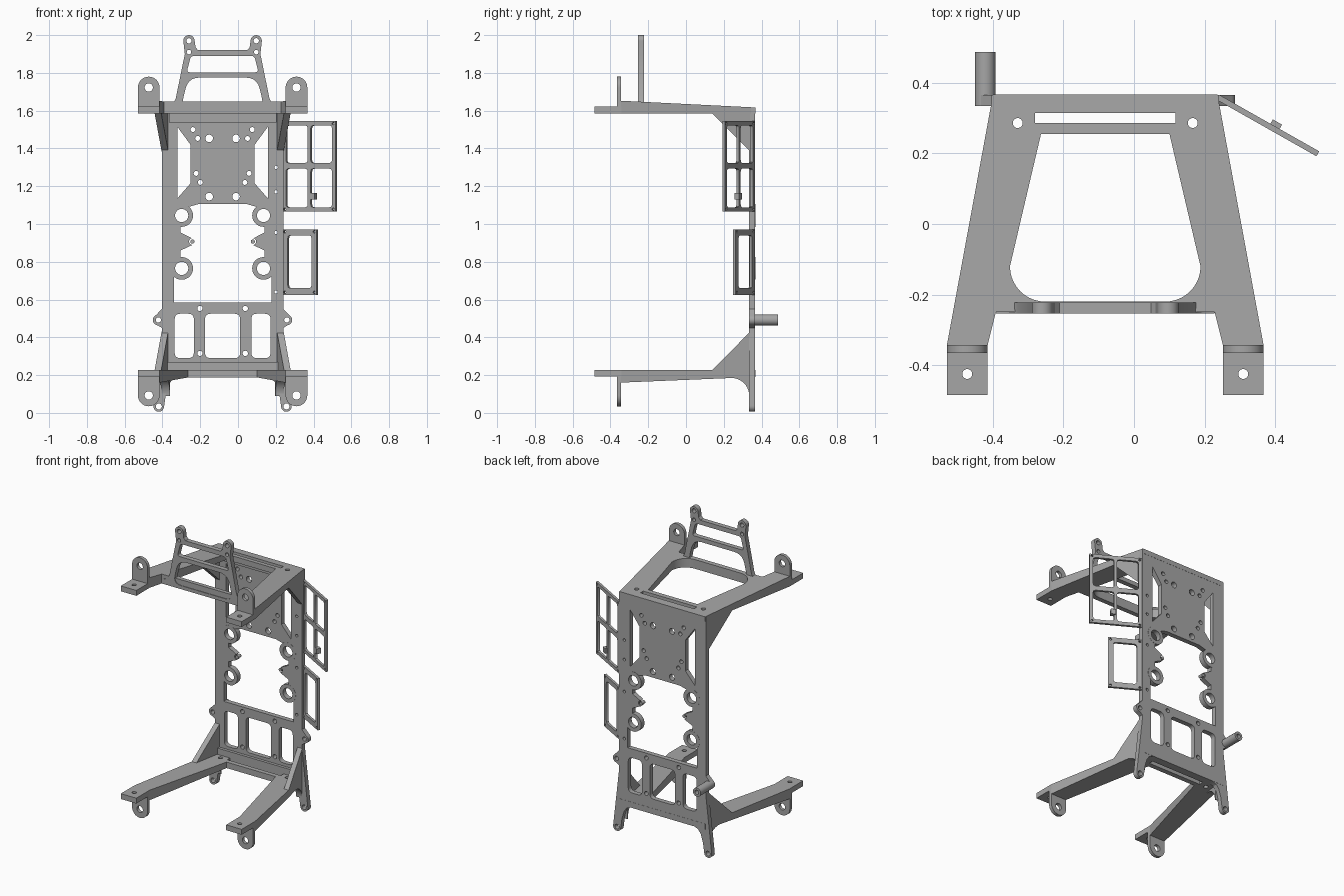
import bpy, bmesh
from math import sin, cos, pi, radians
from mathutils import Vector

if "Cube" in bpy.data.objects:
    bpy.data.objects.remove(bpy.data.objects["Cube"])

CX = -0.0815                      # symmetry plane of the chassis
UP = (pi / 2, 0, 0)               # stands a flat outline upright, facing front

grey = bpy.data.materials.new("plain grey")
grey.use_nodes = True
grey.diffuse_color = (0.38, 0.38, 0.38, 1)
grey.node_tree.nodes["Principled BSDF"].inputs["Base Color"].default_value = (0.38, 0.38, 0.38, 1)


def arc(x, y, r, start, end, n=10):
    angles = [radians(start + (end - start) * i / n) for i in range(n + 1)]
    return [(x + r * cos(a), y + r * sin(a)) for a in angles]


def circle(x, y, r, n=28):
    return arc(x, y, r, 0, 360, n)[:-1]


def pair(x, y, r):
    return [circle(x, y, r), circle(-x, y, r)]


def mirror(points):
    return points + [(-x, y) for x, y in reversed(points)]


def flip(points, s):
    return [(s * x, y) for x, y in points]


def rect(x0, x1, y0, y1):
    return [(x0, y0), (x1, y0), (x1, y1), (x0, y1)]


def rounded(points, r, n=5):
    out = []
    for i, p in enumerate(points):
        p = Vector(p)
        a, b = Vector(points[i - 1]) - p, Vector(points[(i + 1) % len(points)]) - p
        a, b = p + a.normalized() * r, p + b.normalized() * r
        for k in range(n + 1):
            t = k / n
            out.append(tuple(a * (1 - t) ** 2 + p * 2 * t * (1 - t) + b * t * t))
    return out


def finish(ob):
    bm = bmesh.new()
    bm.from_mesh(ob.data)
    bmesh.ops.remove_doubles(bm, verts=bm.verts, dist=0.00005)
    bmesh.ops.recalc_face_normals(bm, faces=bm.faces)
    bm.to_mesh(ob.data)
    bm.free()
    ob.data.materials.clear()
    ob.data.materials.append(grey)
    bpy.ops.object.select_all(action='DESELECT')
    ob.select_set(True)
    bpy.context.view_layer.objects.active = ob
    bpy.ops.object.shade_smooth_by_angle(angle=radians(30))
    return ob


def plate(name, loops, thickness, loc, rot=(0, 0, 0), reshape=None):
    """Filled outline; every loop after the first is a hole."""
    cu = bpy.data.curves.new(name, 'CURVE')
    cu.dimensions, cu.fill_mode, cu.extrude = '2D', 'BOTH', thickness / 2
    for loop in loops:
        sp = cu.splines.new('POLY')
        sp.points.add(len(loop) - 1)
        for pt, (x, y) in zip(sp.points, loop):
            pt.co = (x, y, 0, 1)
        sp.use_cyclic_u = True
    ob = bpy.data.objects.new(name, cu)
    bpy.context.collection.objects.link(ob)
    ob.location, ob.rotation_euler = loc, rot
    bpy.ops.object.select_all(action='DESELECT')
    ob.select_set(True)
    bpy.context.view_layer.objects.active = ob
    bpy.ops.object.convert(target='MESH')
    ob = bpy.context.view_layer.objects.active
    if reshape:
        for v in ob.data.vertices:
            reshape(v.co)
    return finish(ob)


def outer_edge(y):
    return 0.318 + (0.367 - y) * 0.184


def wall(name, profile, width, s):
    """Side profile (y, z) extruded along the slanted outer edge of an arm."""
    bm = bmesh.new()
    a = [bm.verts.new((s * outer_edge(y), y, z)) for y, z in profile]
    b = [bm.verts.new((s * (outer_edge(y) - width), y, z)) for y, z in profile]
    bm.faces.new(a)
    bm.faces.new(b)
    for i in range(len(a)):
        bm.faces.new((a[i - 1], a[i], b[i], b[i - 1]))
    me = bpy.data.meshes.new(name)
    bm.to_mesh(me)
    bm.free()
    ob = bpy.data.objects.new(name, me)
    bpy.context.collection.objects.link(ob)
    ob.location.x = CX
    finish(ob)


# Back plate with side ears, legs and openings
outline = mirror([(0.322, 1.615), (0.322, 0.55)] + arc(0.34, 0.492, 0.028, 60, -80)
                 + [(0.322, 0.45), (0.322, 0.42)] + arc(0.338, 0.034, 0.028, 10, -170)
                 + [(0.3, 0.1), (0.285, 0.15), (0.265, 0.178), (0.235, 0.19)])
opening = mirror([(0.258, 0.585), (0.258, 0.805), (0.222, 0.812), (0.222, 0.86), (0.16, 0.889)]
                 + arc(0.16, 0.907, 0.018, -80, 80, 6)
                 + [(0.222, 0.955), (0.222, 1.0), (0.258, 1.005), (0.258, 1.085),
                    (0.2, 1.085), (0.13, 1.105)])
side_slot = [(0.24, 1.135), (0.24, 1.515), (0.17, 1.42), (0.17, 1.215)]
holes = [opening, side_slot, flip(side_slot, -1), rounded(rect(-0.093, 0.093, 0.29, 0.525), 0.03)]
for s in (1, -1):
    holes.append(rounded(flip(rect(0.152, 0.254, 0.29, 0.525), s), 0.03))
for x, z, r in [(0.071, 1.453, 0.02), (0.071, 1.145, 0.02), (0.157, 1.5, 0.013),
                (0.132, 1.453, 0.013), (0.14, 1.268, 0.013), (0.118, 1.22, 0.013),
                (0.12, 0.553, 0.014), (0.12, 0.315, 0.014), (0.16, 0.907, 0.011),
                (0.34, 0.492, 0.014), (0.338, 0.034, 0.016)]:
    holes += pair(x, z, r)
for z in (1.3, 1.17, 0.955, 0.64):
    holes.append(circle(0.283, z, 0.009))
plate("back_plate", [outline] + holes, 0.032, (CX, 0.35, 0), UP)

# Mounting rings on the plate, and the rear peg
for s in (1, -1):
    for z in (0.765, 1.045):
        plate("mounting_ring", [circle(s * 0.2165, z, 0.06), circle(s * 0.2165, z, 0.035)],
              0.034, (CX, 0.35, 0), UP)
plate("rear_peg", [circle(0, 0, 0.029), circle(0, 0, 0.014)], 0.152, (CX - 0.34, 0.411, 0.492), UP)


# Upper arm frame: top surface rises towards the front
def slope_top(co):
    if co.z > 0:
        co.z = 0.017 + (0.367 - co.y) * 0.05


def slope_bottom(co):
    if co.z < 0:
        co.z = -0.019 - max(0, 0.3 - co.y) * 0.046


arm_holes = pair(0.248, 0.286, 0.014) + [rect(-0.199, 0.199, 0.286, 0.315)]
upper = mirror([(0.318, 0.367), (outer_edge(-0.345), -0.345), (0.334, -0.345), (0.31, -0.25)])
inner = mirror([(0.182, 0.255)] + arc(0.17, -0.12, 0.1, 0, -90))
plate("upper_arms", [upper, inner] + arm_holes, 0.03, (CX, 0, 1.6), reshape=slope_top)

# Lower arm frame: underside drops towards the front
lower = mirror([(0.318, 0.367), (outer_edge(-0.345), -0.345), (0.334, -0.345), (0.182, 0.255)])
plate("lower_arms", [lower] + arm_holes, 0.038, (CX, 0, 0.209), reshape=slope_bottom)

# Cross ribs at the plate
plate("upper_rib", [rect(-0.285, 0.285, 0.315, 0.34)], 0.05, (CX, 0, 1.562))
plate("lower_rib", [rect(-0.305, 0.305, 0.315, 0.34)], 0.05, (CX, 0, 0.245))

# Gussets, leg webs, front pads and rounded tabs
leg_web = [(0.34, 0.2), (0.24, 0.2)] + arc(0.24, 0.09, 0.095, 90, 0) + [(0.34, 0.09)]
for s in (1, -1):
    wall("lower_gusset", [(0.14, 0.21), (0.14, 0.228), (0.34, 0.43), (0.34, 0.21)], 0.035, s)
    wall("upper_gusset", [(0.14, 1.6), (0.14, 1.585), (0.34, 1.385), (0.34, 1.6)], 0.035, s)
    wall("leg_web", leg_web, 0.045, s)
    x = s * 0.391
    pad = [rect(x - 0.0575, x + 0.0575, -0.485, -0.34), circle(x, -0.425, 0.014)]
    plate("upper_pad", pad, 0.036, (CX, 0, 1.603))
    plate("lower_pad", pad, 0.036, (CX, 0, 0.21))
    for name, base, z, a in (("upper_tab", 1.59, 1.7225, 0), ("lower_tab", 0.22, 0.0925, 180)):
        end = arc(x, z, 0.0575, a, a + 180, 16)
        tab = end + [(end[-1][0], base), (end[0][0], base)]
        plate(name, [tab, circle(x, z, 0.022)], 0.022, (CX, -0.354, 0), UP)

# Upright handle frame
handle = mirror([(0.13, 1.92), (0.143, 1.935)] + arc(0.178, 1.97, 0.03, 180, 0)
                + [(0.2, 1.9), (0.248, 1.665), (0.26, 1.64), (0.28, 1.625), (0.31, 1.615), (0.31, 1.587)])
top_slot = rounded(mirror([(0.168, 1.89), (0.19, 1.803)]), 0.018)
big_slot = rounded(mirror([(0.182, 1.775), (0.222, 1.61)]), 0.06)
plate("handle_frame", [handle, top_slot, big_slot] + pair(0.178, 1.97, 0.014) + pair(0.178, 1.91, 0.012),
      0.032, (CX, -0.238, 0), UP)


# Angled side frames, hinged at the plate's left edge
def side_frame(name, width, z0, z1, windows):
    cut = [rounded(rect(*w), 0.016, 2) for w in windows]
    cut += [circle(x, z, 0.007, 12) for x in (0.015, width - 0.015) for z in (z0 + 0.013, z1 - 0.013)]
    plate(name, [rect(0, width, z0, z1)] + cut, 0.016, (0.238, 0.359, 0), (pi / 2, 0, radians(-29.5)))


side_frame("large_side_frame", 0.325, 1.065, 1.545,
           [(a, b, c, d) for a, b in ((0.022, 0.155), (0.173, 0.303))
            for c, d in ((1.088, 1.293), (1.323, 1.522))])
side_frame("small_side_frame", 0.21, 0.625, 0.972, [(0.033, 0.178, 0.66, 0.94)])
plate("side_frame_clip", [rect(0.17, 0.2, 1.13, 1.165)], 0.03, (0.238, 0.367, 0), (pi / 2, 0, radians(-29.5)))
